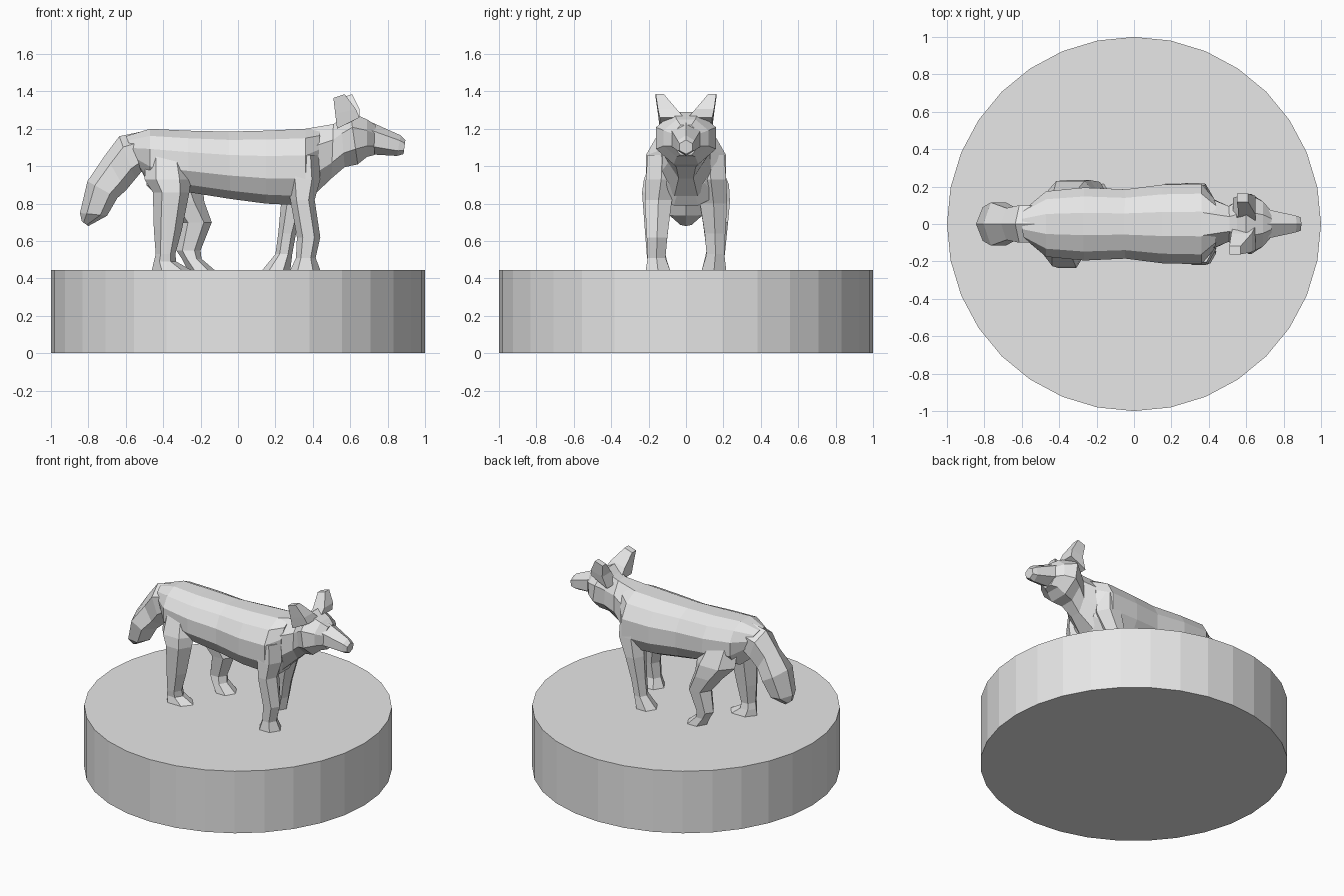
import bpy, bmesh, math
from mathutils import Vector

grey = bpy.data.materials.new("plain grey")
grey.diffuse_color = (0.8, 0.8, 0.8, 1)


def finish(name, bm):
    bmesh.ops.recalc_face_normals(bm, faces=bm.faces)
    mesh = bpy.data.meshes.new(name)
    bm.to_mesh(mesh)
    bm.free()
    mesh.materials.append(grey)
    obj = bpy.data.objects.new(name, mesh)
    bpy.context.collection.objects.link(obj)
    return obj


def loft(name, stations, sides, power=1.0):
    """Skin rings; each is (upper x, upper z, lower x, lower z, half width, centre y)."""
    bm = bmesh.new()
    angles = [(i + 0.5) * math.tau / sides for i in range(sides)]
    shape = [(math.copysign(abs(math.cos(a)) ** power, math.cos(a)),
              math.copysign(abs(math.sin(a)) ** power, math.sin(a))) for a in angles]
    mc = max(c for c, s in shape)
    ms = max(s for c, s in shape)
    rings = []
    for x1, z1, x2, z2, hw, y in stations:
        mid = Vector(((x1 + x2) / 2, y, (z1 + z2) / 2))
        up = Vector(((x1 - x2) / 2, 0, (z1 - z2) / 2))
        rings.append([bm.verts.new(mid + up * (s / ms) + Vector((0, hw * c / mc, 0)))
                      for c, s in shape])
    for a, b in zip(rings, rings[1:]):
        for i in range(sides):
            j = (i + 1) % sides
            bm.faces.new((a[i], a[j], b[j], b[i]))
    bm.faces.new(rings[0])
    bm.faces.new(rings[-1])
    return finish(name, bm)


def leg(name, side, rings):
    """Each ring is (back x, front x, z, outer y, inner y); side is -1 or 1."""
    loft(name, [(f, z, b, z, (o - i) / 2, side * (o + i) / 2)
                for b, f, z, o, i in rings], 6)


# Round stand
bm = bmesh.new()
bmesh.ops.create_cone(bm, cap_ends=True, segments=32, radius1=1, radius2=1, depth=0.445)
bmesh.ops.translate(bm, verts=bm.verts, vec=(0, 0, 0.2225))
finish("round_stand", bm)

# Torso, rump to chest
loft("torso", [
    (-0.60, 1.16, -0.52, 0.98, 0.09, 0),
    (-0.47, 1.20, -0.47, 0.89, 0.175, 0),
    (-0.27, 1.19, -0.26, 0.86, 0.195, 0),
    (-0.05, 1.185, -0.04, 0.825, 0.185, 0),
    (0.15, 1.19, 0.15, 0.80, 0.21, 0),
    (0.36, 1.20, 0.36, 0.79, 0.215, 0),
    (0.44, 1.205, 0.42, 0.87, 0.13, 0)], 12, 0.9)

# Neck and head
loft("neck_and_head", [
    (0.36, 1.20, 0.40, 0.84, 0.15, 0),
    (0.51, 1.225, 0.50, 0.935, 0.095, 0),
    (0.55, 1.25, 0.57, 0.995, 0.125, 0),
    (0.60, 1.29, 0.64, 1.01, 0.16, 0),
    (0.69, 1.25, 0.69, 1.05, 0.12, 0),
    (0.735, 1.22, 0.73, 1.06, 0.07, 0)], 8)
loft("muzzle", [
    (0.68, 1.25, 0.68, 1.065, 0.085, 0),
    (0.87, 1.165, 0.85, 1.055, 0.045, 0),
    (0.895, 1.14, 0.885, 1.065, 0.035, 0)], 6)

# Ears, leaning back and outward
for side, label, dx in ((-1, "near", 0), (1, "far", 0.04)):
    loft(label + "_ear", [
        (0.65, 1.26, 0.53, 1.20, 0.065, side * 0.075),
        (0.63 + dx / 2, 1.305, 0.52 + dx, 1.28, 0.05, side * 0.10),
        (0.57 + dx, 1.385, 0.51 + dx, 1.365, 0.022, side * 0.14)], 4)

# Drooping tail
loft("tail", [
    (-0.47, 1.195, -0.50, 0.99, 0.10, 0),
    (-0.635, 1.16, -0.55, 0.93, 0.10, 0),
    (-0.71, 1.06, -0.60, 0.87, 0.085, 0),
    (-0.805, 0.92, -0.645, 0.83, 0.115, 0),
    (-0.845, 0.75, -0.70, 0.735, 0.09, 0),
    (-0.835, 0.705, -0.80, 0.68, 0.03, 0)], 6)

# Hind legs, mid stride
leg("near_hind_leg", -1, [
    (-0.49, -0.28, 1.06, 0.175, 0.05),
    (-0.50, -0.25, 0.93, 0.225, 0.06),
    (-0.455, -0.26, 0.86, 0.235, 0.07),
    (-0.45, -0.30, 0.66, 0.22, 0.095),
    (-0.44, -0.335, 0.53, 0.21, 0.11),
    (-0.45, -0.33, 0.49, 0.205, 0.10),
    (-0.46, -0.25, 0.445, 0.215, 0.085)])
leg("far_hind_leg", 1, [
    (-0.49, -0.25, 1.04, 0.175, 0.05),
    (-0.49, -0.19, 0.90, 0.23, 0.06),
    (-0.40, -0.18, 0.81, 0.235, 0.07),
    (-0.31, -0.14, 0.70, 0.225, 0.09),
    (-0.33, -0.20, 0.55, 0.21, 0.11),
    (-0.30, -0.195, 0.505, 0.205, 0.10),
    (-0.27, -0.125, 0.445, 0.215, 0.085)])

# Front legs
leg("near_front_leg", -1, [
    (0.26, 0.43, 1.06, 0.205, 0.05),
    (0.26, 0.44, 0.93, 0.215, 0.05),
    (0.28, 0.41, 0.82, 0.22, 0.075),
    (0.315, 0.44, 0.62, 0.21, 0.10),
    (0.31, 0.415, 0.51, 0.205, 0.11),
    (0.28, 0.44, 0.445, 0.215, 0.085)])
leg("far_front_leg", 1, [
    (0.25, 0.42, 1.06, 0.205, 0.05),
    (0.24, 0.43, 0.93, 0.215, 0.05),
    (0.23, 0.36, 0.80, 0.22, 0.075),
    (0.215, 0.31, 0.64, 0.21, 0.10),
    (0.20, 0.29, 0.53, 0.205, 0.11),
    (0.13, 0.28, 0.445, 0.215, 0.085)])
